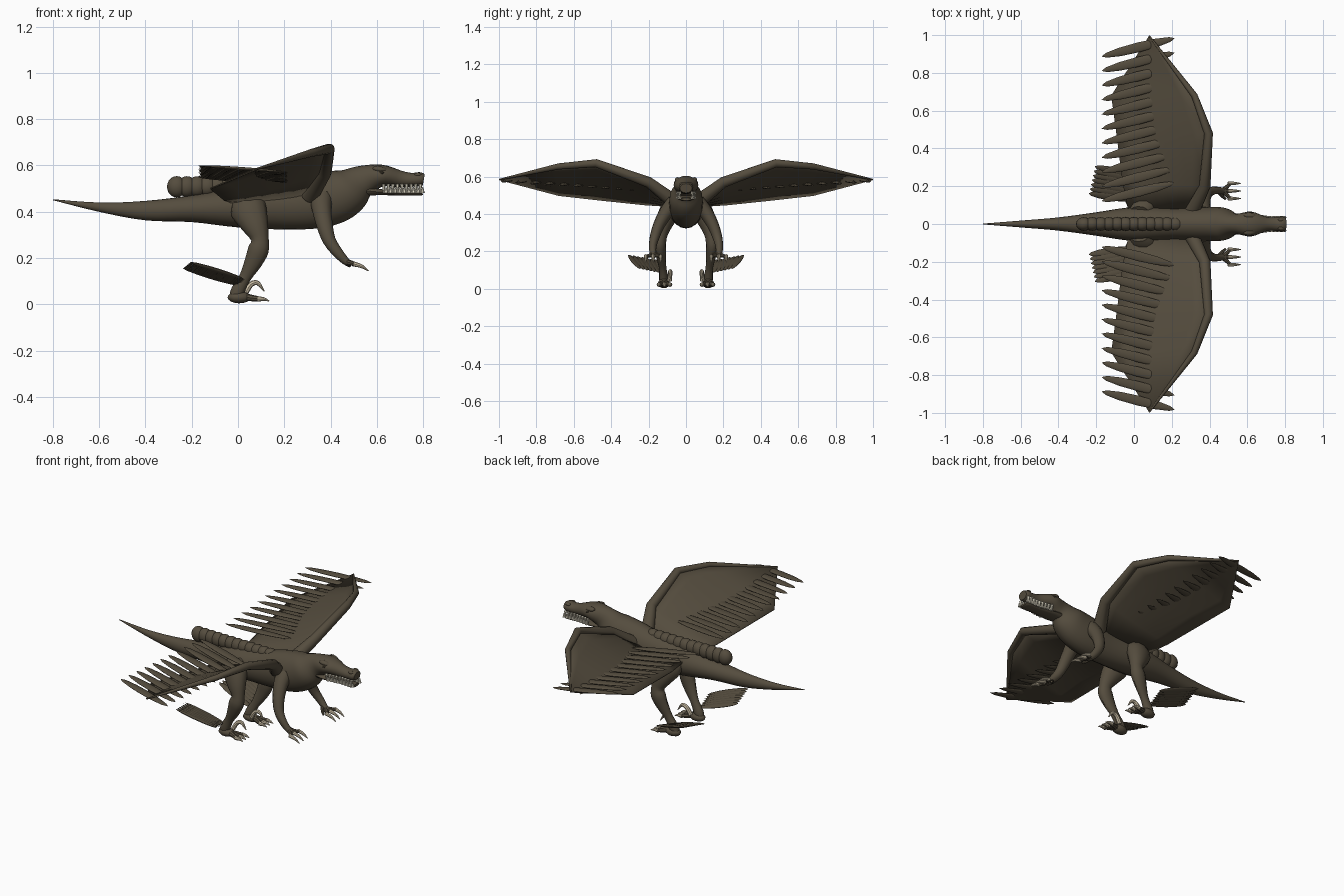
import bpy, bmesh, math
from mathutils import Vector, Matrix

cube = bpy.data.objects.get("Cube")
if cube:
    bpy.data.objects.remove(cube)


def material(name, rgb):
    m = bpy.data.materials.new(name)
    m.use_nodes = True
    m.diffuse_color = (*rgb, 1)
    bsdf = m.node_tree.nodes["Principled BSDF"]
    bsdf.inputs["Base Color"].default_value = (*rgb, 1)
    bsdf.inputs["Roughness"].default_value = 0.8
    return m


HIDE = material("olive brown hide", (0.09, 0.073, 0.048))
CLAW = material("horn claw", (0.6, 0.52, 0.38))
TOOTH = material("ivory tooth", (0.8, 0.75, 0.6))
EYE = material("dark eye", (0.02, 0.016, 0.01))


def finish(name, bm, mat, mirror=True, smooth=40):
    bmesh.ops.recalc_face_normals(bm, faces=bm.faces)
    mesh = bpy.data.meshes.new(name)
    bm.to_mesh(mesh)
    bm.free()
    mesh.materials.append(mat)
    ob = bpy.data.objects.new(name, mesh)
    bpy.context.collection.objects.link(ob)
    bpy.ops.object.select_all(action="DESELECT")
    ob.select_set(True)
    bpy.context.view_layer.objects.active = ob
    bpy.ops.object.shade_smooth_by_angle(angle=math.radians(smooth))
    if mirror:
        mod = ob.modifiers.new("Mirror", "MIRROR")
        mod.use_axis = (False, True, False)
        mod.use_mirror_merge = False
    return ob


def spline(rows, steps):
    """Catmull-Rom interpolation through rows of numbers."""
    rows = [Vector(r) for r in rows]
    out = []
    for i in range(len(rows) - 1):
        a, b, c, d = rows[max(i - 1, 0)], rows[i], rows[i + 1], rows[min(i + 2, len(rows) - 1)]
        for k in range(steps):
            t = k / steps
            out.append(b + (c - a) * (t / 2) + (a * 2 - b * 5 + c * 4 - d) * (t * t / 2)
                       + (b * 3 - a - c * 3 + d) * (t ** 3 / 2))
    return out + [rows[-1]]


def loft(bm, rows, ref=(0, 1, 0), sides=12, steps=3):
    """Skin rows of (x, y, z, radius along ref[, other radius])."""
    rows = [r if len(r) == 5 else (*r, r[3]) for r in rows]
    rows = spline(rows, steps)
    centres = [Vector(r[:3]) for r in rows]
    rings = []
    for i, r in enumerate(rows):
        t = (centres[min(i + 1, len(rows) - 1)] - centres[max(i - 1, 0)]).normalized()
        u = Vector(ref)
        u = (u - t * u.dot(t)).normalized()
        v = t.cross(u)
        ring = []
        for k in range(sides):
            a = math.tau * k / sides
            offset = u * (max(r[3], .001) * math.cos(a)) + v * (max(r[4], .001) * math.sin(a))
            ring.append(bm.verts.new(centres[i] + offset))
        rings.append(ring)
    for p, q in zip(rings, rings[1:]):
        for k in range(sides):
            n = (k + 1) % sides
            bm.faces.new((p[k], p[n], q[n], q[k]))
    bm.faces.new(rings[0])
    bm.faces.new(rings[-1])


def ellipsoid(bm, centre, size, yaw=0, pitch=0, roll=0, seg=12):
    m = (Matrix.Translation(centre) @ Matrix.Rotation(math.radians(yaw), 4, "Z")
         @ Matrix.Rotation(math.radians(pitch), 4, "Y") @ Matrix.Rotation(math.radians(roll), 4, "X")
         @ Matrix.Diagonal((*size, 1)))
    bmesh.ops.create_uvsphere(bm, u_segments=seg, v_segments=seg // 2 + 2, radius=1, matrix=m)


def tube(name, rows, mat=HIDE, mirror=True, **kw):
    bm = bmesh.new()
    loft(bm, rows, **kw)
    return finish(name, bm, mat, mirror)


# Tail, trunk, neck and upper skull in one skin
tube("body", [
    (-.80, 0, .452, .002, .002), (-.60, 0, .42, .018, .02), (-.40, 0, .405, .035, .042),
    (-.20, 0, .413, .062, .058), (0, 0, .42, .09, .088), (.20, 0, .428, .085, .105),
    (.33, 0, .445, .09, .118), (.42, 0, .465, .09, .115), (.48, 0, .492, .085, .1),
    (.54, 0, .532, .055, .07), (.62, 0, .556, .066, .048), (.70, 0, .542, .038, .036),
    (.75, 0, .538, .036, .03), (.785, 0, .54, .039, .031), (.803, 0, .538, .032, .025)],
    mirror=False, sides=20, steps=4)
tube("lower_jaw", [
    (.52, 0, .495, .04, .03), (.60, 0, .486, .048, .015), (.70, 0, .48, .034, .01),
    (.78, 0, .479, .036, .01), (.798, 0, .48, .028, .007)], mirror=False, sides=14)

# Teeth: upper and lower rows
bm = bmesh.new()
for k in range(9):
    x = .63 + k * .0198
    y = .046 - .012 * min(1, k / 4)
    for z0, z1, dx in ((.52, .482, 0), (.482, .506, .01)):
        loft(bm, [(x + dx, y, z0, .009), (x + dx, y, z1, .002)], ref=(1, 0, 0), sides=6, steps=1)
finish("teeth", bm, TOOTH)

# Brows, eyes and nostril bumps
bm = bmesh.new()
ellipsoid(bm, (.615, .042, .582), (.035, .018, .014), yaw=-10, pitch=10)
ellipsoid(bm, (.778, .022, .56), (.016, .012, .009))
finish("brows_and_nostrils", bm, HIDE)
bm = bmesh.new()
ellipsoid(bm, (.62, .058, .568), (.012, .007, .008))
finish("eyes", bm, EYE)

# Segmented ridge along the back
bm = bmesh.new()
for k in range(12):
    t = k / 11
    ellipsoid(bm, (-.265 + .485 * t, 0, .508 + .006 * t), (.042, .036, .046 - .01 * t), seg=16)
finish("back_ridge", bm, HIDE, mirror=False)

# Wing arm along the leading edge
lead = [(.31, .07, .47), (.375, .2, .57), (.395, .48, .672), (.32, .68, .655), (.08, .997, .585)]
tube("wing_arm", [(*p, r) for p, r in zip(lead, (.04, .03, .023, .017, .004))],
     ref=(1, 0, 0), sides=10, steps=1)

# Wing membrane, a thin, slightly sagging sheet
trail = [(-.03, .07, .44), (-.06, .22, .45), (-.09, .46, .475), (-.12, .68, .5), (.08, .995, .583)]
bm = bmesh.new()
rows = []
for a, b in zip(lead, trail):
    a, b = Vector(a), Vector(b)
    sag = .02 * (a - b).length
    rows.append([bm.verts.new(a.lerp(b, k / 6) - Vector((0, 0, sag * math.sin(math.pi * k / 6))))
                 for k in range(7)])
for p, q in zip(rows, rows[1:]):
    for k in range(6):
        bm.faces.new((p[k], p[k + 1], q[k + 1], q[k]))
membrane = finish("wing_membrane", bm, HIDE, smooth=25)
solid = membrane.modifiers.new("Thickness", "SOLIDIFY")
solid.thickness = .006
solid.offset = 0

# Long wing feathers that pass through the membrane
bm = bmesh.new()
for k in range(11):
    t = k / 10
    ellipsoid(bm, (.022, .17 + .765 * t, .535 + .05 * t), (.2, .026, .008), yaw=14, pitch=4)
finish("wing_feathers", bm, HIDE)

# Hind legs
tube("hind_leg", [
    (.03, .06, .455, .04, .055), (.045, .09, .41, .055, .078), (.075, .12, .34, .045, .058),
    (.095, .135, .28, .033, .038), (.088, .14, .235, .034, .045), (.065, .135, .18, .027, .038),
    (.03, .125, .115, .02, .026), (0, .12, .06, .024, .03), (-.01, .118, .025, .022, .028)])
bm = bmesh.new()
ellipsoid(bm, (.005, .118, .03), (.05, .032, .026))
for y in (.085, .115, .145):
    loft(bm, [(.02, .118, .032, .018), (.06, (y + .118) / 2, .027, .014), (.095, y, .022, .011)], sides=8)
finish("foot", bm, HIDE)
bm = bmesh.new()
for y in (.085, .115, .145):
    loft(bm, [(.085, y, .023, .012), (.112, y, .022, .008), (.135, y, .014, .002)], sides=8)
loft(bm, [(.03, .088, .045, .013), (.055, .085, .085, .012), (.085, .084, .092, .01),
          (.114, .084, .055, .002)], sides=8)
finish("foot_claws", bm, CLAW)

# Feathers side by side behind each ankle, rising outward
bm = bmesh.new()
for k in range(7):
    t = k / 6
    ellipsoid(bm, (-.12 + .03 * t, .145 + .13 * t, .12 + .025 * t), (.128, .022, .008),
              yaw=-8 - 6 * t, pitch=17, roll=15)
finish("ankle_feathers", bm, HIDE)

# Fore legs, hands and claws
tube("fore_leg", [
    (.36, .06, .46, .045, .05), (.362, .105, .41, .038, .042), (.375, .145, .34, .031, .035),
    (.395, .168, .275, .026, .028), (.43, .178, .225, .02, .023), (.465, .176, .187, .018, .017),
    (.485, .175, .178, .018, .012)])
hand, claws = bmesh.new(), bmesh.new()
for y in (.135, .175, .215):
    loft(hand, [(.465, .175, .184, .014), (.49, (y + .175) / 2, .178, .011), (.51, y, .172, .009)], sides=8)
    loft(claws, [(.498, y, .175, .011), (.535, y, .164, .008), (.565, y, .144, .002)], sides=8)
loft(hand, [(.45, .17, .195, .012), (.47, .145, .175, .009), (.485, .132, .165, .006)], sides=8)
finish("hand", hand, HIDE)
finish("hand_claws", claws, CLAW)
